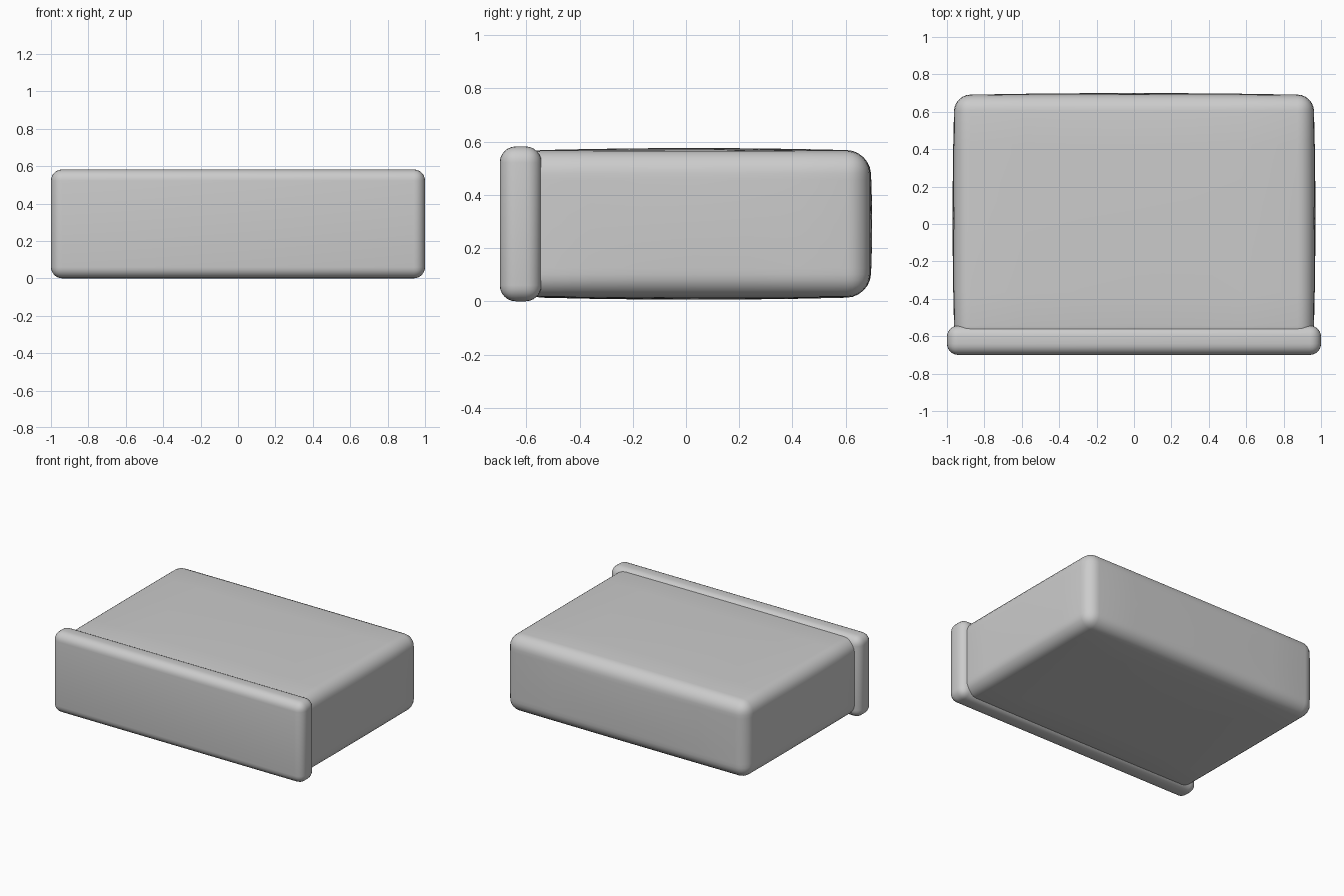
import bpy, bmesh
from mathutils import Vector

if "Cube" in bpy.data.objects:
    bpy.data.objects.remove(bpy.data.objects["Cube"])


def rounded_box(name, lo, hi, radius, segments=6, bulge=(0, 0, 0)):
    lo, hi = Vector(lo), Vector(hi)
    mid, half = (lo + hi) / 2, (hi - lo) / 2
    bm = bmesh.new()
    bmesh.ops.create_cube(bm, size=2)
    for v in bm.verts:
        v.co = Vector(v.co[i] * half[i] for i in range(3))
    bmesh.ops.bevel(bm, geom=bm.edges[:], offset=radius, segments=segments,
                    profile=0.5, affect='EDGES')
    # Extra loops let the large faces swell gently
    if any(bulge):
        for axis in range(3):
            normal = Vector((0, 0, 0))
            normal[axis] = 1
            for t in (-0.6, -0.3, 0, 0.3, 0.6):
                bmesh.ops.bisect_plane(bm, geom=bm.verts[:] + bm.edges[:] + bm.faces[:],
                                       plane_co=normal * half[axis] * t, plane_no=normal)
    for v in bm.verts:
        n = [v.co[i] / half[i] for i in range(3)]
        for i in range(3):
            a, b = (j for j in range(3) if j != i)
            v.co[i] += bulge[i] * n[i] * (1 - n[a] ** 2) * (1 - n[b] ** 2)
        v.co += mid
    mesh = bpy.data.meshes.new(name)
    bm.to_mesh(mesh)
    bm.free()
    obj = bpy.data.objects.new(name, mesh)
    bpy.context.collection.objects.link(obj)
    for p in mesh.polygons:
        p.use_smooth = True
    return obj


# Slightly puffed drawer body, tucked into the front panel
rounded_box("drawer_body", (-0.96, -0.63, 0.016), (0.96, 0.69, 0.566), 0.085,
            bulge=(0.01, 0.01, 0.01))

# Wider rounded front panel
rounded_box("drawer_front", (-1, -0.7, 0), (1, -0.543, 0.582), 0.06)
